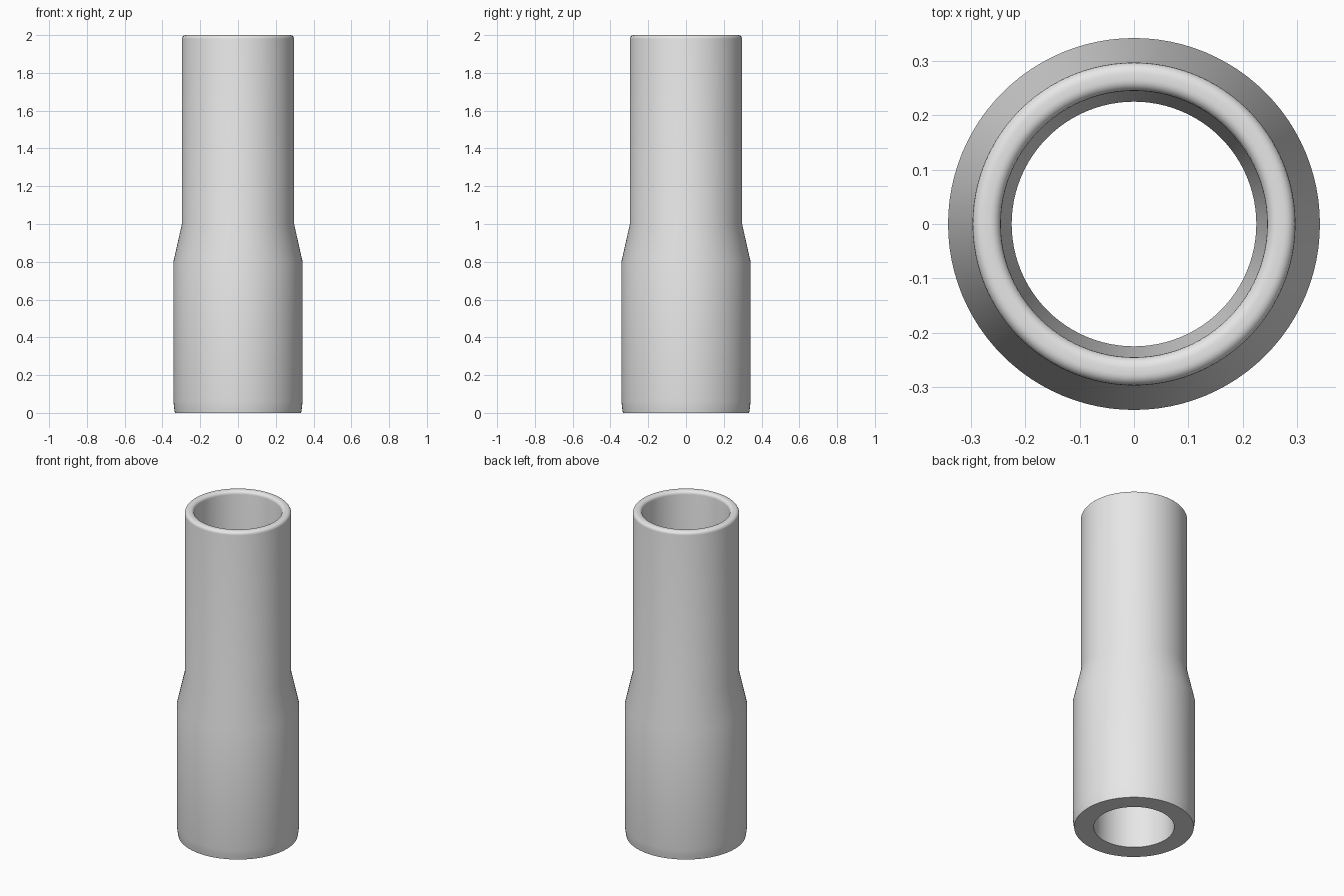
import bpy
import bmesh
import math

cube = bpy.data.objects.get("Cube")
if cube:
    bpy.data.objects.remove(cube, do_unlink=True)

SEGMENTS = 96
HEIGHT = 2.0
OUTER_TOP, BORE_TOP, BORE_BOTTOM = 0.297, 0.245, 0.225
ROUND = 0.02


def arc(cx, cz, radius, start, end, steps=5):
    """Points of an arc in the profile plane, angles in degrees."""
    angles = [math.radians(start + (end - start) * i / steps) for i in range(steps + 1)]
    return [(cx + radius * math.cos(a), cz + radius * math.sin(a)) for a in angles]


# Wall section: outside going up, rounded rim, bore going down
profile = [(0.334, 0), (0.338, 0.025), (0.342, 0.06), (0.342, 0.8), (OUTER_TOP, 1.0)]
profile += arc(OUTER_TOP - ROUND, HEIGHT - ROUND, ROUND, 0, 90)
profile += arc(BORE_TOP + ROUND, HEIGHT - ROUND, ROUND, 90, 180)
profile += [(BORE_TOP, 1.0), (BORE_BOTTOM, 0.8), (BORE_BOTTOM, 0)]

# Revolve the closed section about the vertical axis
bm = bmesh.new()
rings = []
for s in range(SEGMENTS):
    a = 2 * math.pi * s / SEGMENTS
    rings.append([bm.verts.new((r * math.cos(a), r * math.sin(a), z)) for r, z in profile])
count = len(profile)
for s in range(SEGMENTS):
    here, after = rings[s], rings[(s + 1) % SEGMENTS]
    for i in range(count):
        j = (i + 1) % count
        bm.faces.new((here[i], after[i], after[j], here[j]))
bmesh.ops.recalc_face_normals(bm, faces=bm.faces)
mesh = bpy.data.meshes.new("reducer_sleeve")
bm.to_mesh(mesh)
bm.free()

sleeve = bpy.data.objects.new("reducer_sleeve", mesh)
bpy.context.collection.objects.link(sleeve)

# Plain grey finish
grey = bpy.data.materials.new("light_grey")
grey.use_nodes = True
colour = (0.8, 0.8, 0.8, 1)
grey.diffuse_color = colour
grey.node_tree.nodes["Principled BSDF"].inputs["Base Color"].default_value = colour
mesh.materials.append(grey)

# Smooth walls with a crisp bottom edge
bpy.ops.object.select_all(action="DESELECT")
sleeve.select_set(True)
bpy.context.view_layer.objects.active = sleeve
bpy.ops.object.shade_smooth_by_angle(angle=math.radians(40))
